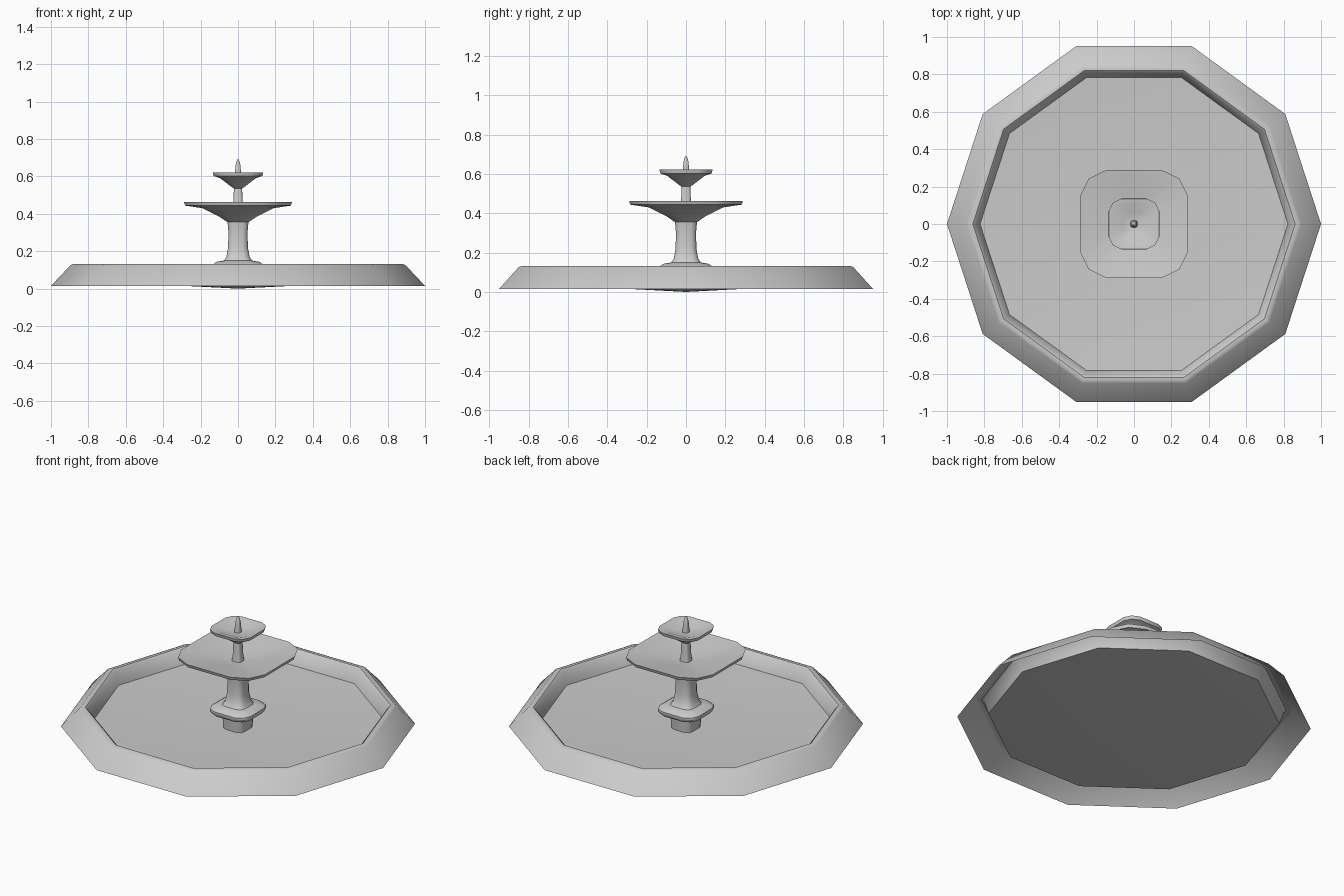
import bpy, math

if "Cube" in bpy.data.objects:
    bpy.data.objects.remove(bpy.data.objects["Cube"])

DECAGON = [(math.cos(math.radians(36 * i)), math.sin(math.radians(36 * i))) for i in range(10)]

# rounded square: three points per corner, turned four times
SQUARE = []
for q in range(4):
    c, s = [(1, 0), (0, 1), (-1, 0), (0, -1)][q]
    for x, y in [(1, 0), (1, 0.51), (0.84, 0.84), (0.51, 1)]:
        SQUARE.append((x * c - y * s, x * s + y * c))


def loft(name, section, profile, angle=40):
    """Sweep a unit section through (scale, z) stations; scale 0 closes to a point."""
    verts, faces, rings = [], [], []
    n = len(section)
    for r, z in profile:
        start = len(verts)
        if r == 0:
            verts.append((0, 0, z))
            rings.append([start] * n)
        else:
            verts += [(x * r, y * r, z) for x, y in section]
            rings.append(list(range(start, start + n)))
    for a, b in zip(rings, rings[1:]):
        for i in range(n):
            j = (i + 1) % n
            f = list(dict.fromkeys([a[i], a[j], b[j], b[i]]))
            faces.append(f)
    mesh = bpy.data.meshes.new(name)
    mesh.from_pydata(verts, [], faces)
    mesh.update()
    ob = bpy.data.objects.new(name, mesh)
    bpy.context.collection.objects.link(ob)
    bpy.ops.object.select_all(action='DESELECT')
    ob.select_set(True)
    bpy.context.view_layer.objects.active = ob
    bpy.ops.object.shade_smooth_by_angle(angle=math.radians(angle))
    return ob


# basin: outer slope, rounded rim, inner wall and shallow floor (open underneath)
loft("basin", DECAGON, [(1, 0.015), (0.895, 0.126), (0.88, 0.132), (0.862, 0.132),
                        (0.85, 0.122), (0.823, 0.042), (0, 0)])

# pedestal with moulded foot, carrying the large dish
loft("pedestal_and_large_dish", SQUARE, [
    (0.07, 0.005), (0.075, 0.075), (0.125, 0.1), (0.135, 0.115), (0.134, 0.13),
    (0.115, 0.143), (0.075, 0.15), (0.062, 0.17), (0.053, 0.22), (0.051, 0.3),
    (0.056, 0.355), (0.1, 0.385), (0.19, 0.43), (0.283, 0.444), (0.289, 0.463),
    (0.15, 0.44), (0.04, 0.42), (0, 0.42)])

# upper stem carrying the small dish
loft("stem_and_small_dish", SQUARE, [
    (0.03, 0.418), (0.025, 0.46), (0.022, 0.535), (0.04, 0.548), (0.095, 0.59),
    (0.13, 0.602), (0.135, 0.622), (0.11, 0.62), (0.06, 0.6), (0, 0.595)])

# spout tip
loft("spout", SQUARE, [(0.018, 0.59), (0.015, 0.635), (0.012, 0.665), (0.006, 0.685), (0, 0.694)])
